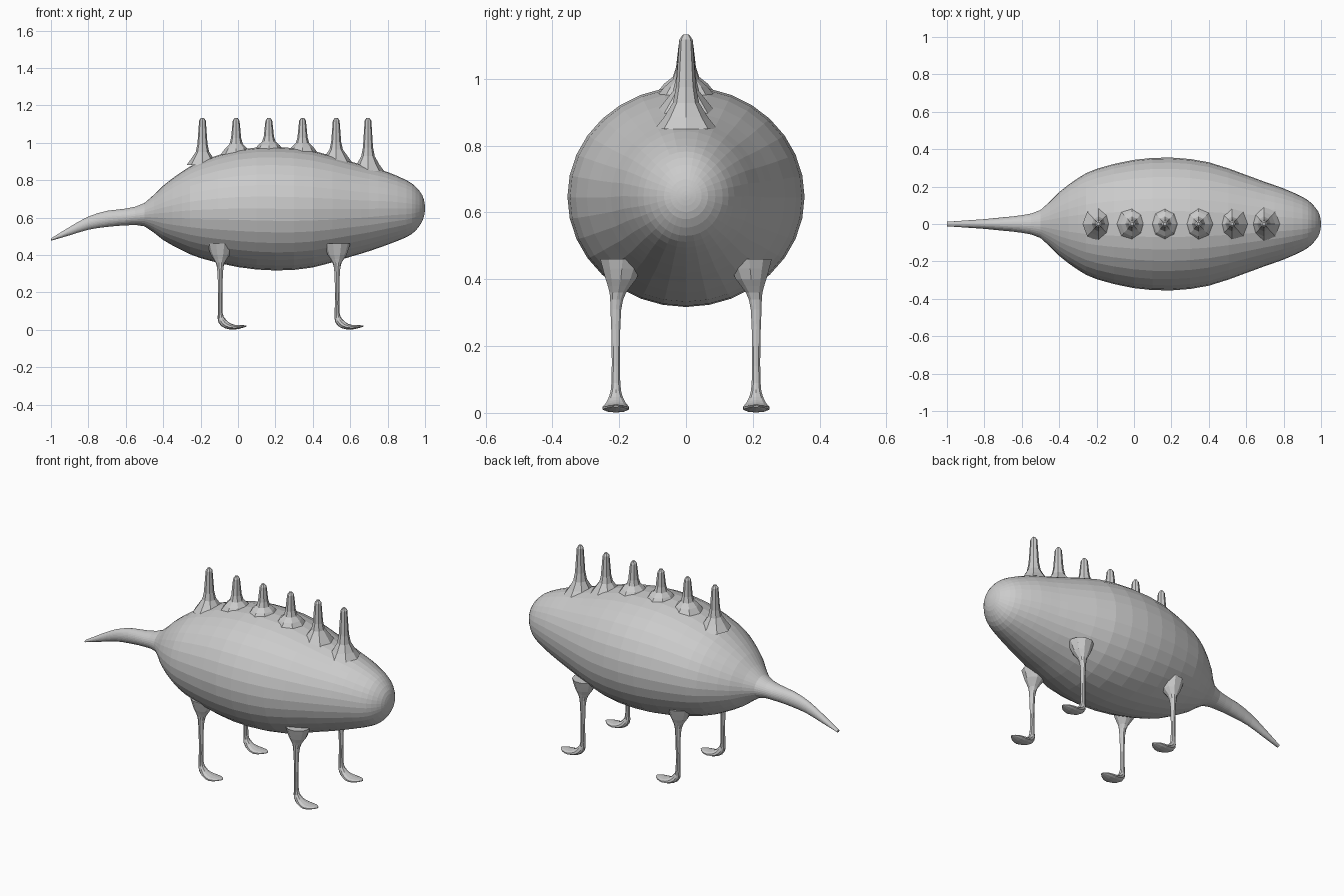
import bpy, bmesh
from math import cos, sin, tau

if "Cube" in bpy.data.objects:
    bpy.data.objects.remove(bpy.data.objects["Cube"])


def smooth(rows, steps):
    """Catmull-Rom resampling of section rows."""
    out = []
    for i in range(len(rows) - 1):
        a, b, c, d = (rows[max(i - 1, 0)], rows[i], rows[i + 1],
                      rows[min(i + 2, len(rows) - 1)])
        for k in range(steps):
            t = k / steps
            out.append([0.5 * (2 * q + (r - p) * t + (2 * p - 5 * q + 4 * r - s) * t * t
                               + (3 * q - p - 3 * r + s) * t ** 3)
                        for p, q, r, s in zip(a, b, c, d)])
    return out + [list(rows[-1])]


def loft(name, rows, sides):
    """Rows: centre x, y, z, in-plane half axis (ux, uy, uz), second half axis (vx, vy, vz)."""
    bm = bmesh.new()
    rings = []
    for cx, cy, cz, ux, uy, uz, vx, vy, vz in rows:
        ring = []
        for k in range(sides):
            c, s = cos(tau * k / sides), sin(tau * k / sides)
            ring.append(bm.verts.new((cx + ux * c + vx * s, cy + uy * c + vy * s,
                                      cz + uz * c + vz * s)))
        rings.append(ring)
    for a, b in zip(rings, rings[1:]):
        for k in range(sides):
            j = (k + 1) % sides
            bm.faces.new((a[k], a[j], b[j], b[k]))
    bm.faces.new(rings[0])
    bm.faces.new(rings[-1])
    bmesh.ops.recalc_face_normals(bm, faces=bm.faces)
    mesh = bpy.data.meshes.new(name)
    bm.to_mesh(mesh)
    bm.free()
    ob = bpy.data.objects.new(name, mesh)
    bpy.context.collection.objects.link(ob)
    return ob


# Body and tail: x, top z, bottom z, half width
profile = [
    (-1.0, .488, .476, .012), (-.9, .55, .505, .019), (-.8, .605, .535, .026),
    (-.7, .636, .55, .036), (-.6, .648, .558, .047), (-.5, .678, .553, .075),
    (-.4, .77, .48, .17), (-.3, .845, .425, .245), (-.2, .9, .383, .295),
    (0, .962, .335, .343), (.2, .977, .317, .355), (.4, .957, .333, .33),
    (.6, .9, .39, .262), (.7, .872, .42, .225), (.8, .843, .455, .19),
    (.9, .8, .495, .145), (.95, .765, .53, .11), (.985, .72, .58, .066),
    (.997, .68, .62, .03), (1.0, .653, .647, .003)]
rows = [(x, 0, (t + b) / 2, 0, w, 0, 0, 0, (t - b) / 2) for x, t, b, w in profile]
loft("body_and_tail", smooth(rows, 2), 32)

# Back spines: radius along the height above the back, flared at the root
for i, (x, base) in enumerate([(-.19, .9), (-.01, .953), (.165, .97), (.345, .96),
                               (.525, .915), (.695, .87)]):
    h = 1.133 - base
    shape = [(base - .02, .085), (base + .015, .06), (base + h * .22, .036),
             (base + h * .4, .027), (base + h * .7, .022), (1.118, .018), (1.133, .008)]
    loft(f"back_spine_{i + 1}", [(x, 0, z, r, 0, 0, 0, r * 1.1, 0) for z, r in shape], 8)

# Legs with feet: dx, inward shift, z, section axis (x, z), half depth in y
leg = [
    (0, .02, .46, .07, 0, .07), (0, .015, .40, .05, 0, .048),
    (0, .006, .36, .025, 0, .026), (0, 0, .31, .015, 0, .017),
    (0, 0, .2, .012, 0, .013), (0, 0, .09, .013, 0, .014),
    (.008, 0, .05, .018, .01, .02), (.035, 0, .024, .012, .015, .032),
    (.075, 0, .014, 0, .013, .042), (.115, 0, .017, 0, .008, .032),
    (.14, 0, .02, 0, .003, .008)]
for end, x in (("back", -.095), ("front", .53)):
    for side, s in (("right", -1), ("left", 1)):
        rows = [(x + dx, s * (.21 - dy), z, ax, 0, az, 0, ry, 0)
                for dx, dy, z, ax, az, ry in leg]
        loft(f"{end}_{side}_leg", smooth(rows, 2), 10)
